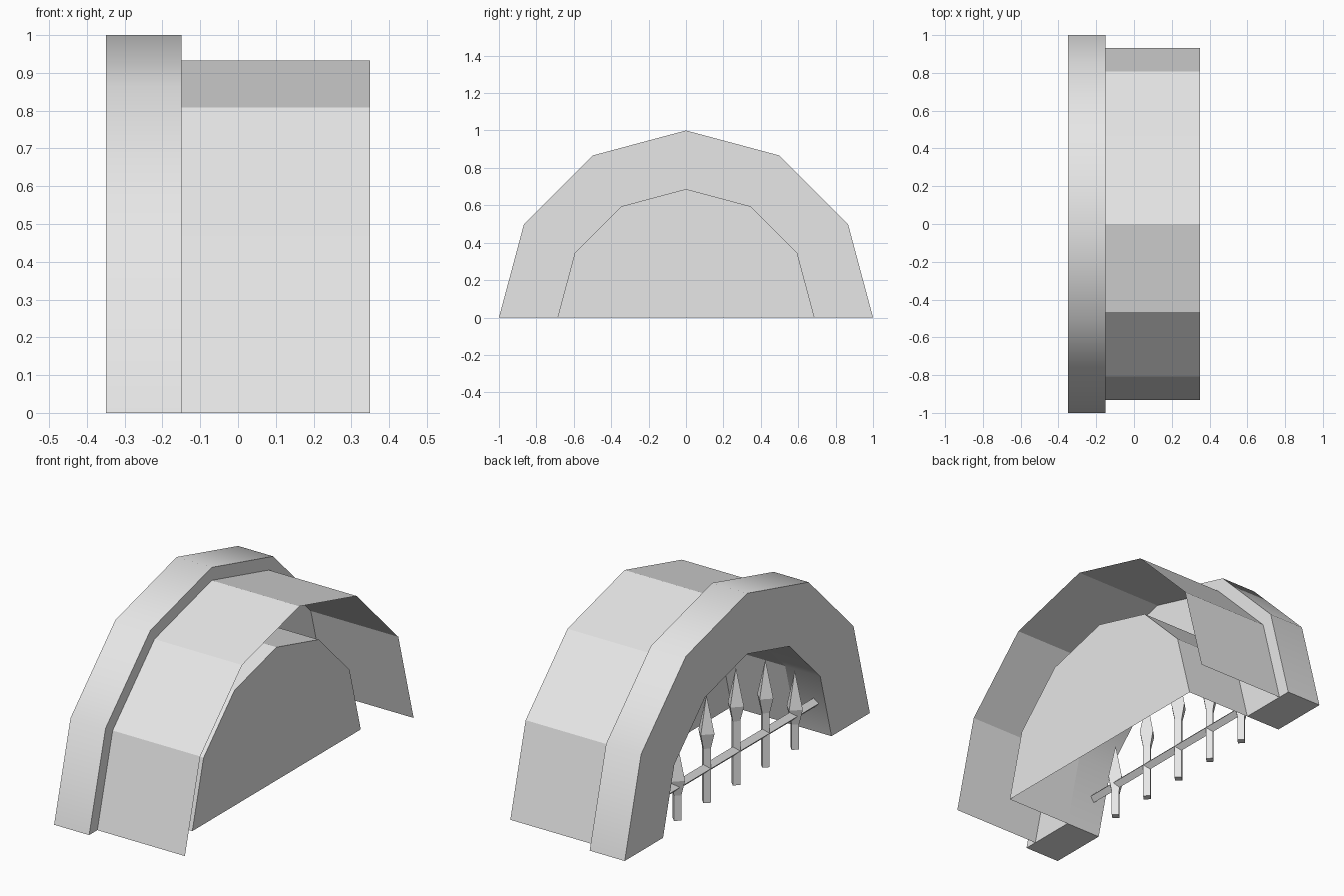
import bpy, bmesh, math

cube = bpy.data.objects.get("Cube")
if cube:
    bpy.data.objects.remove(cube, do_unlink=True)

stone = bpy.data.materials.new("pale_grey")
stone.use_nodes = True
GREY = (0.8, 0.8, 0.8, 1)
stone.diffuse_color = GREY
stone.node_tree.nodes["Principled BSDF"].inputs["Base Color"].default_value = GREY


def finish(name, bm, smooth=False, closed=True):
    if closed:
        bmesh.ops.recalc_face_normals(bm, faces=bm.faces[:])
    mesh = bpy.data.meshes.new(name)
    bm.to_mesh(mesh)
    bm.free()
    mesh.materials.append(stone)
    ob = bpy.data.objects.new(name, mesh)
    bpy.context.collection.objects.link(ob)
    if smooth:
        bpy.ops.object.select_all(action='DESELECT')
        ob.select_set(True)
        bpy.context.view_layer.objects.active = ob
        bpy.ops.object.shade_smooth_by_angle(angle=math.radians(35))
    return ob


def arch(bm, x, radius, steps=6):
    """Row of vertices along a faceted half circle, from +y over the top to -y."""
    angles = [math.pi * i / steps for i in range(steps + 1)]
    return [bm.verts.new((x, radius * math.cos(a), radius * math.sin(a))) for a in angles]


def bridge(bm, a, b):
    for i in range(len(a) - 1):
        bm.faces.new((a[i], a[i + 1], b[i + 1], b[i]))


OUTER, SHELL, INNER = 1.0, 0.933, 0.687
FRONT, STEP, BACK, PANEL = -0.35, -0.15, 0.35, 0.22

# Thick arch ring
bm = bmesh.new()
rows = [arch(bm, x, r) for x, r in
        ((FRONT, OUTER), (STEP, OUTER), (STEP, INNER), (FRONT, INNER))]
for i in range(4):
    bridge(bm, rows[i], rows[(i + 1) % 4])
for end in (0, -1):
    bm.faces.new([row[end] for row in rows])
finish("arch_ring", bm, smooth=True)

# Thin vault sheet behind the ring, open at its far end
bm = bmesh.new()
bridge(bm, arch(bm, STEP, SHELL), arch(bm, BACK, SHELL))
finish("vault_shell", bm, closed=False)

# Recess running back from the ring and closed by a flat panel
bm = bmesh.new()
mouth, rear = arch(bm, STEP, INNER), arch(bm, PANEL, INNER)
bridge(bm, mouth, rear)
bm.faces.new(rear)
finish("recess", bm, closed=False)

# Spear-topped fence posts, lower towards the sides
FENCE_X = -0.285


def post(name, y, height):
    bm = bmesh.new()
    profile = ((0, 0.025), (height - 0.27, 0.025), (height - 0.19, 0.046))
    loops = []
    for z, r in profile:
        loops.append([bm.verts.new((FENCE_X + r * math.cos(k * math.pi / 2),
                                    y + r * math.sin(k * math.pi / 2), z)) for k in range(4)])
    tip = bm.verts.new((FENCE_X, y, height))
    for k in range(4):
        n = (k + 1) % 4
        for low, high in zip(loops, loops[1:]):
            bm.faces.new((low[k], low[n], high[n], high[k]))
        bm.faces.new((loops[-1][k], loops[-1][n], tip))
    bm.faces.new(loops[0])
    finish(name, bm)


for i, height in enumerate((0.4, 0.55, 0.6, 0.55, 0.4)):
    post(f"fence_post_{i + 1}", (i - 2) * 0.24, height)

# Diamond-section rail joining the posts
bm = bmesh.new()
bmesh.ops.create_cone(bm, cap_ends=True, segments=4, radius1=0.025, radius2=0.025, depth=1.32)
rail = finish("fence_rail", bm)
rail.rotation_euler = (math.pi / 2, 0, 0)
rail.location = (FENCE_X, 0, 0.175)
